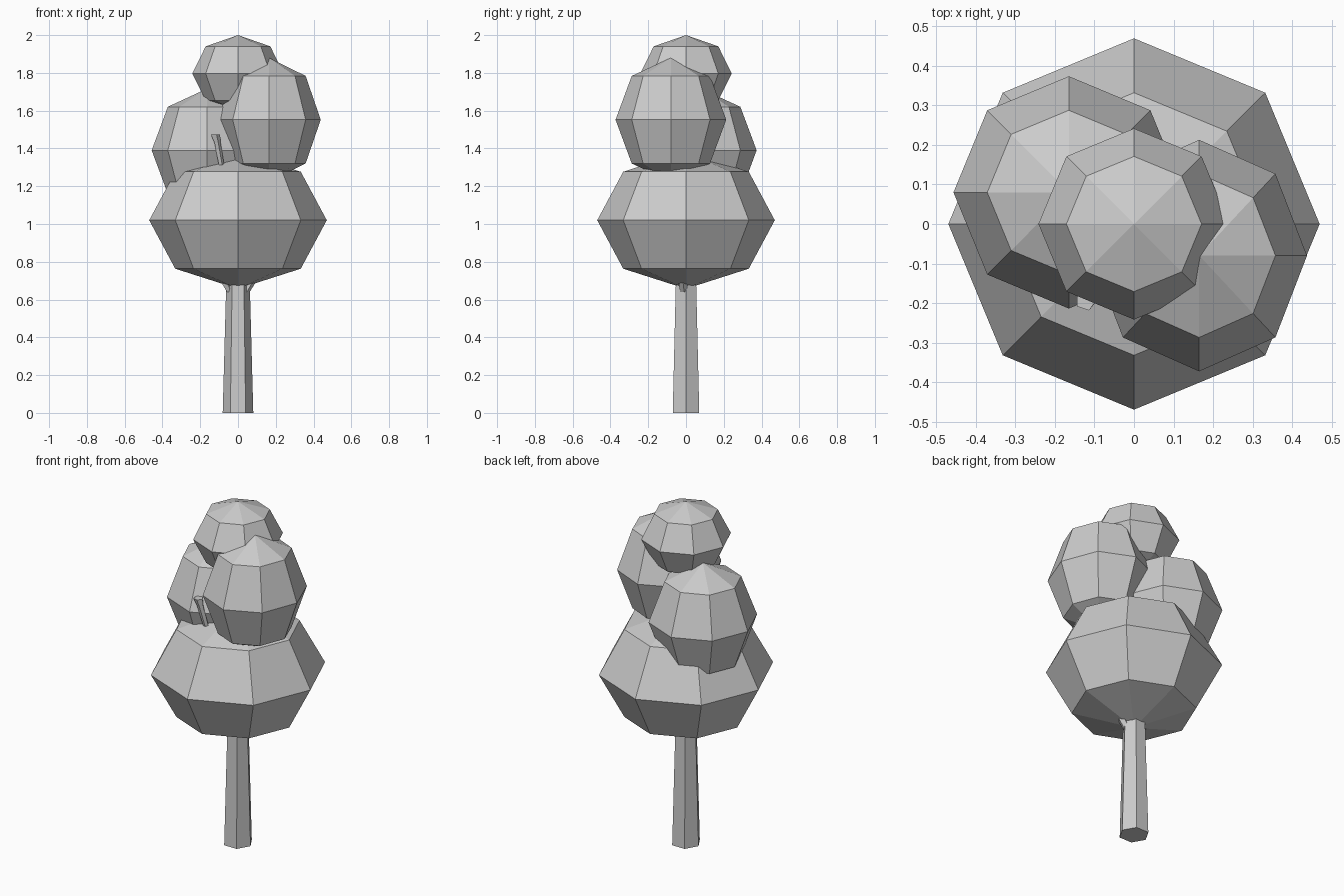
import bpy, bmesh, math
from mathutils import Vector, Matrix

if "Cube" in bpy.data.objects:
    bpy.data.objects.remove(bpy.data.objects["Cube"])


def finish(bm, name):
    bmesh.ops.recalc_face_normals(bm, faces=bm.faces)
    mesh = bpy.data.meshes.new(name)
    bm.to_mesh(mesh)
    bm.free()
    bpy.context.collection.objects.link(bpy.data.objects.new(name, mesh))


def foliage(name, centre, radii):
    # low-poly ball: 8 sides, 4 bands
    bm = bmesh.new()
    bmesh.ops.create_uvsphere(bm, u_segments=8, v_segments=4, radius=1,
                              matrix=Matrix.LocRotScale(Vector(centre), None, Vector(radii)))
    finish(bm, name)


def limb(name, stations, sides):
    # stack of horizontal polygon rings, each (x, y, z, radius)
    bm = bmesh.new()
    rings = []
    for x, y, z, r in stations:
        angles = [2 * math.pi * i / sides for i in range(sides)]
        rings.append([bm.verts.new((x + r * math.cos(a), y + r * math.sin(a), z)) for a in angles])
    for low, high in zip(rings, rings[1:]):
        for i in range(sides):
            j = (i + 1) % sides
            bm.faces.new((low[i], low[j], high[j], high[i]))
    bm.faces.new(rings[0][::-1])
    bm.faces.new(rings[-1])
    finish(bm, name)


# leaf masses
foliage("foliage_base", (0, 0, 1.02), (0.47, 0.47, 0.363))
foliage("foliage_left", (-0.165, 0.08, 1.39), (0.292, 0.294, 0.326))
foliage("foliage_right", (0.165, -0.08, 1.552), (0.273, 0.293, 0.328))
foliage("foliage_top", (0, 0, 1.797), (0.242, 0.242, 0.203))

# hexagonal tapered trunk
limb("trunk", [(0, 0, 0, 0.081), (0, 0, 0.66, 0.063), (0, 0, 0.9, 0.055)], 6)

# forks leaving the trunk just under the leaves
for side, label in ((-1, "left"), (1, "right")):
    limb("fork_" + label, [(side * 0.04, -0.01, 0.64, 0.022),
                           (side * 0.065, -0.015, 0.685, 0.025),
                           (side * 0.13, -0.03, 0.9, 0.02)], 5)

# thin twig poking out between the leaf masses
limb("twig", [(-0.04, -0.1, 1.1, 0.022), (-0.09, -0.17, 1.32, 0.016),
              (-0.11, -0.19, 1.43, 0.018), (-0.122, -0.193, 1.475, 0.027)], 5)
